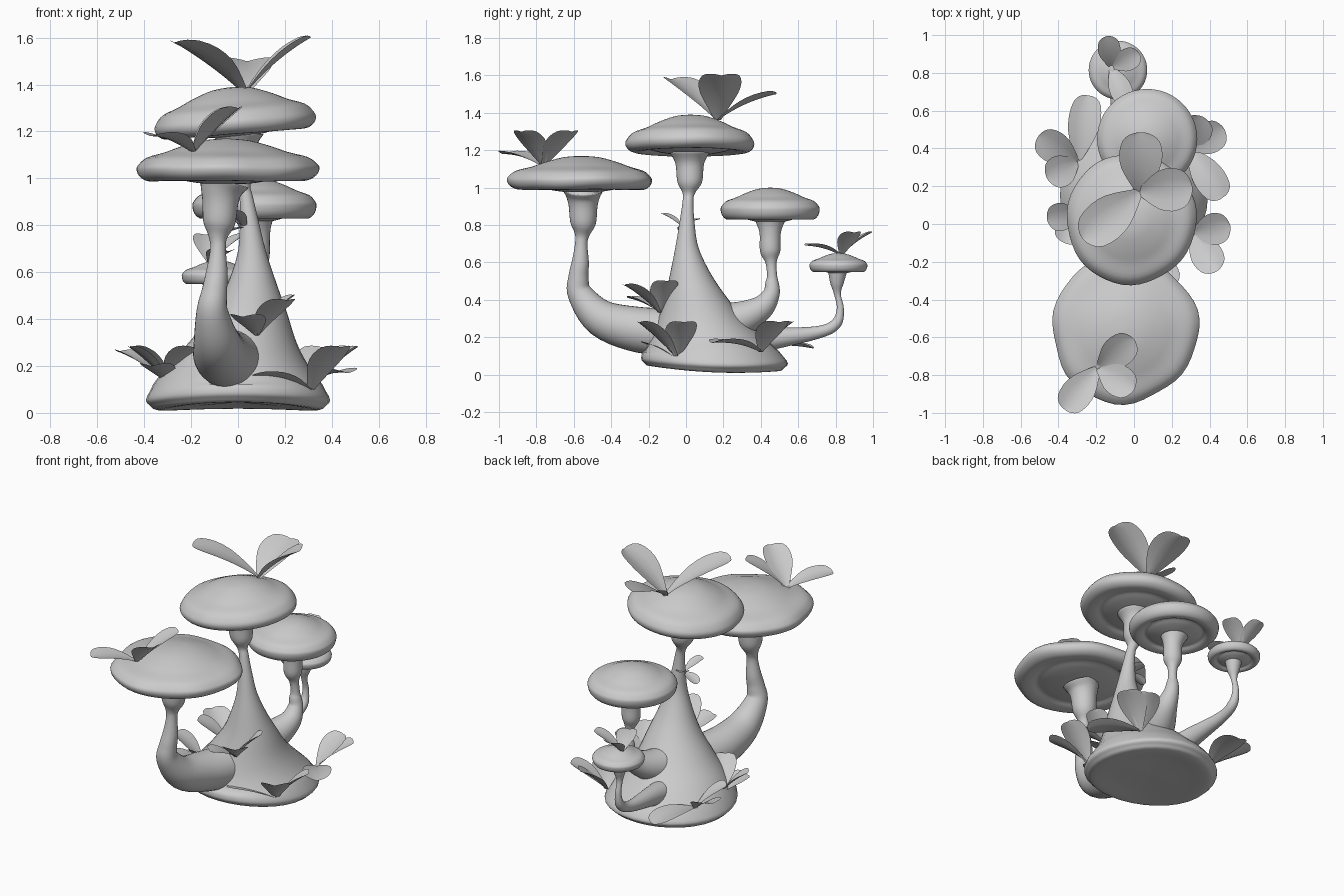
import bpy, bmesh, math
from mathutils import Vector, Matrix

if "Cube" in bpy.data.objects:
    bpy.data.objects.remove(bpy.data.objects["Cube"])


def catmull(pts, n):
    """Smooth a short list of points (any dimension)."""
    pts = [Vector(p) for p in pts]
    ext = [pts[0]] + pts + [pts[-1]]
    out = []
    for i in range(1, len(ext) - 2):
        a, b, c, d = ext[i - 1:i + 3]
        for k in range(n):
            t = k / n
            out.append(0.5 * (2 * b + (c - a) * t + (2 * a - 5 * b + 4 * c - d) * t * t
                              + (3 * b - a - 3 * c + d) * t ** 3))
    return out + [pts[-1]]


def finish(name, bm):
    bmesh.ops.recalc_face_normals(bm, faces=bm.faces)
    me = bpy.data.meshes.new(name)
    bm.to_mesh(me)
    bm.free()
    ob = bpy.data.objects.new(name, me)
    bpy.context.collection.objects.link(ob)
    for p in me.polygons:
        p.use_smooth = True
    return ob


def skin(bm, rings):
    """Join closed rings of coordinates and cap both ends."""
    vs = [[bm.verts.new(c) for c in ring] for ring in rings]
    n = len(vs[0])
    for a, b in zip(vs, vs[1:]):
        for j in range(n):
            bm.faces.new((a[j], a[(j + 1) % n], b[(j + 1) % n], b[j]))
    bm.faces.new(vs[0])
    bm.faces.new(vs[-1])


def stem(name, path, flat=False, sides=32):
    """Tube through (x, y, z, radius) points; flat keeps rings horizontal."""
    pts = catmull(path, 5)
    rings = []
    for i, p in enumerate(pts):
        t = (pts[min(i + 1, len(pts) - 1)] - pts[max(i - 1, 0)]).to_3d().normalized()
        side = Vector((1, 0, 0))
        if flat:
            t = Vector((0, 0, 1))
        side = (side - t * side.dot(t)).normalized()
        up = t.cross(side)
        ring = []
        for j in range(sides):
            a = math.tau * j / sides
            c = p.to_3d() + (side * math.cos(a) + up * math.sin(a)) * p[3]
            if flat and p.z < 0.12:      # uneven foot
                c.z -= 0.014 * (0.7 * math.cos(2 * a) + math.sin(a)) * min(1, p[3] / 0.3)
            ring.append(c)
        rings.append(ring)
    bm = bmesh.new()
    skin(bm, rings)
    return finish(name, bm)


def cap(name, x, y, R, top, rim, lip, tilt=0.0, wobble=0.0, sides=48):
    """Mushroom cap turned from a dome, rolled lip and shallow underside."""
    h, d = top - rim, rim - lip
    prof = [(0.01, h), (.25, .94 * h), (.5, .74 * h), (.68, .55 * h), (.88, .38 * h),
            (.97, .17 * h), (1, 0), (.97, -.6 * d), (.88, -d), (.75, -.95 * d),
            (.66, -.7 * d), (.6, -.75 * d), (.5, -.95 * d), (.25, -1.25 * d), (.01, -1.25 * d)]
    M = Matrix.Translation((x, y, rim)) @ Matrix.Rotation(tilt, 4, 'Y')
    rings = []
    for r, z in catmull(prof, 3):
        ring = []
        for j in range(sides):
            a = math.tau * j / sides
            w = wobble * r ** 4 * (math.sin(3 * a + 1) + 0.6 * math.sin(7 * a))
            rr = R * r * (1 + w)
            ring.append(M @ Vector((rr * math.cos(a), rr * math.sin(a), z + 0.3 * R * w)))
        rings.append(ring)
    bm = bmesh.new()
    skin(bm, rings)
    return finish(name, bm)


def leaves(name, base, tips, width):
    """Cluster of cupped, arching petals from one base point."""
    bm = bmesh.new()
    b = Vector(base)
    outline = catmull([(0, .16), (.2, .5), (.45, .88), (.68, 1), (.88, .86), (.97, .54), (1, .2)], 2)
    for tip in tips:
        t = Vector(tip)
        d = t - b
        c = b + d * 0.45 + Vector((0, 0, 0.12 * d.length))
        side = d.cross(Vector((0, 0, 1))).normalized()
        rows = []
        for u, f in outline:
            p = b * (1 - u) ** 2 + c * 2 * u * (1 - u) + t * u * u
            tan = ((c - b) * (1 - u) + (t - c) * u).normalized()
            nrm = side.cross(tan)
            rows.append([bm.verts.new(p + side * (v * f * width / 2)
                                      + nrm * (0.13 * width * f * abs(v) ** 1.5))
                         for v in (-1, -.5, 0, .5, 1)])
        for r0, r1 in zip(rows, rows[1:]):
            for j in range(4):
                bm.faces.new((r0[j], r0[j + 1], r1[j + 1], r1[j]))
    return finish(name, bm)


# Main trunk, flaring to a wide foot
stem("trunk", [(0, .15, .045, .01), (0, .15, .035, .2), (0, .15, .022, .335), (0, .15, .04, .375),
               (0, .15, .08, .388), (0, .115, .2, .302), (.02, .08, .3, .23), (.05, .048, .43, .158),
               (.06, .022, .55, .105), (.06, .005, .68, .062), (.05, .005, .8, .042),
               (.035, .01, .92, .029), (.02, .015, .97, .033), (.01, .02, 1.03, .066),
               (0, .02, 1.13, .077), (0, .02, 1.19, .11)], flat=True)

# Branches with narrow necks and bulbous upper stems
stem("front_branch", [(0, 0, .22, .13), (-.065, -.25, .24, .122), (-.09, -.45, .3, .1),
                      (-.11, -.565, .43, .068), (-.1, -.575, .52, .054), (-.09, -.565, .6, .046),
                      (-.085, -.56, .7, .033), (-.085, -.555, .75, .04), (-.08, -.55, .81, .068),
                      (-.075, -.55, .9, .077), (-.07, -.55, .95, .09), (-.06, -.55, .99, .11)])
stem("rear_branch", [(0, .08, .26, .13), (.045, .27, .29, .1), (.09, .4, .355, .068),
                     (.095, .455, .43, .046), (.09, .46, .49, .036), (.09, .46, .53, .027),
                     (.085, .455, .6, .03), (.08, .45, .66, .054), (.08, .45, .75, .056),
                     (.075, .45, .8, .07), (.07, .45, .84, .09)])
stem("small_branch", [(-.05, .2, .15, .09), (-.07, .45, .19, .06), (-.09, .7, .225, .034),
                      (-.09, .8, .27, .029), (-.09, .825, .35, .019), (-.09, .81, .43, .018),
                      (-.087, .807, .49, .036), (-.085, .81, .55, .05)])

# Caps
cap("top_cap", -.015, .025, .345, 1.39, 1.235, 1.19, tilt=-.08, wobble=.012)
cap("front_cap", -.05, -.56, .387, 1.17, 1.04, .99, wobble=.025)
cap("rear_cap", .07, .45, .265, 1.0, .885, .83)
cap("small_cap", -.085, .815, .155, .65, .585, .55)

# Leaf clusters on the caps
leaves("top_cap_leaves", (.03, .17, 1.36),
       [(.04, .485, 1.5), (.31, .19, 1.6), (-.27, -.08, 1.58)], .23)
leaves("front_cap_leaves", (-.19, -.76, 1.11),
       [(0, -.61, 1.3), (0, -.88, 1.3), (-.37, -.98, 1.18)], .17)
leaves("small_cap_leaves", (-.12, .83, .635),
       [(-.14, .995, .76), (.03, .9, .76), (-.04, .64, .69)], .12)

# Leaf clusters around the trunk
leaves("right_front_leaves", (.31, -.05, .09),
       [(.51, -.01, .28), (.44, -.25, .28), (.06, -.2, .16)], .17)
leaves("right_rear_leaves", (.29, .4, .12),
       [(.48, .5, .28), (.47, .14, .17), (.36, .57, .28)], .17)
leaves("left_rear_leaves", (-.3, .33, .13),
       [(-.24, .68, .14), (-.51, .46, .26), (-.46, .24, .28)], .17)
leaves("left_front_leaves", (-.3, .06, .13),
       [(-.46, .02, .28), (-.19, -.13, .28), (-.37, -.1, .2)], .15)
leaves("trunk_front_leaves", (.08, -.14, .33),
       [(.21, -.33, .48), (.24, -.1, .5), (.02, -.31, .41)], .15)
leaves("upper_trunk_leaves", (.03, -.02, .79),
       [(-.03, -.13, .86), (-.02, .07, .83), (-.08, 0, .75)], .08)
